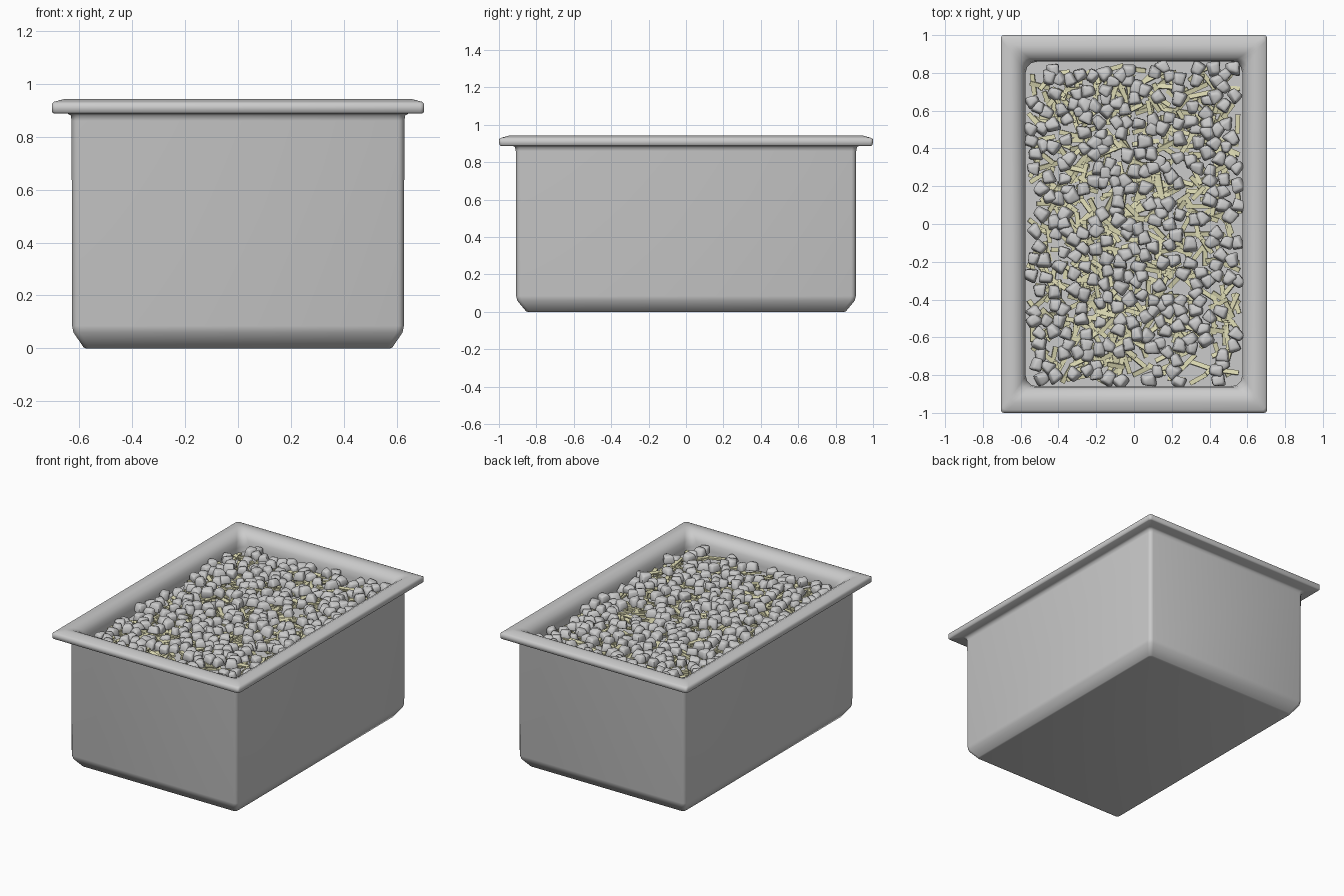
import bpy, bmesh, math, random
from mathutils import Matrix, Vector

if "Cube" in bpy.data.objects:
    bpy.data.objects.remove(bpy.data.objects["Cube"])

random.seed(7)


def finish(bm, name, smooth=None, color=None):
    me = bpy.data.meshes.new(name)
    bmesh.ops.recalc_face_normals(bm, faces=bm.faces[:])
    bm.to_mesh(me)
    bm.free()
    ob = bpy.data.objects.new(name, me)
    bpy.context.collection.objects.link(ob)
    if color:
        mat = bpy.data.materials.new(name + "_colour")
        mat.diffuse_color = color
        mat.use_nodes = True
        mat.node_tree.nodes["Principled BSDF"].inputs["Base Color"].default_value = mat.diffuse_color
        me.materials.append(mat)
    if smooth:
        bpy.context.view_layer.objects.active = ob
        ob.select_set(True)
        bpy.ops.object.shade_smooth_by_angle(angle=math.radians(smooth))
        ob.select_set(False)
    return ob


def ring(bm, hx, hy, z, r, seg=3):
    """Rounded rectangle loop of vertices."""
    verts = []
    for q, (sx, sy) in enumerate([(1, 1), (-1, 1), (-1, -1), (1, -1)]):
        for i in range(seg + 1):
            a = math.pi / 2 * (q + i / seg)
            verts.append(bm.verts.new((sx * (hx - r) + r * math.cos(a),
                                       sy * (hy - r) + r * math.sin(a), z)))
    return verts


# Pan: outer wall, rolled rim and inner wall as stacked rings (half x, half y, z, corner radius)
profile = [
    (0.575, 0.845, 0.0, 0.02), (0.583, 0.855, 0.003, 0.02), (0.622, 0.902, 0.06, 0.025),
    (0.627, 0.908, 0.085, 0.025), (0.629, 0.910, 0.86, 0.025), (0.632, 0.914, 0.88, 0.025),
    (0.645, 0.925, 0.888, 0.02), (0.697, 0.99, 0.888, 0.015), (0.703, 0.998, 0.893, 0.015),
    (0.704, 1.0, 0.924, 0.015), (0.695, 0.985, 0.932, 0.02), (0.655, 0.945, 0.943, 0.025),
    (0.63, 0.915, 0.941, 0.03), (0.597, 0.88, 0.922, 0.04), (0.579, 0.864, 0.89, 0.05),
    (0.574, 0.86, 0.85, 0.06), (0.57, 0.855, 0.1, 0.06), (0.53, 0.81, 0.05, 0.05),
]
bm = bmesh.new()
rings = [ring(bm, *p) for p in profile]
for a, b in zip(rings, rings[1:]):
    n = len(a)
    for i in range(n):
        bm.faces.new((a[i], a[(i + 1) % n], b[(i + 1) % n], b[i]))
bm.faces.new(rings[0])
bm.faces.new(rings[-1])
finish(bm, "pan", 75)

# Flat bed under the loose filling
bm = bmesh.new()
bm.faces.new(ring(bm, 0.574, 0.86, 0.815, 0.06))
finish(bm, "filling_bed")

# Straw pieces: short flat sticks lying at random
bm = bmesh.new()
for _ in range(620):
    length = random.uniform(0.07, 0.15)
    ang = random.uniform(0, math.pi)
    ex = length / 2 * abs(math.cos(ang)) + 0.01
    ey = length / 2 * abs(math.sin(ang)) + 0.01
    pos = Vector((random.uniform(-0.572 + ex, 0.572 - ex),
                  random.uniform(-0.855 + ey, 0.855 - ey),
                  random.uniform(0.817, 0.85)))
    m = (Matrix.Translation(pos) @ Matrix.Rotation(ang, 4, 'Z')
         @ Matrix.Rotation(random.uniform(-0.15, 0.15), 4, 'Y')
         @ Matrix.Rotation(random.uniform(-0.3, 0.3), 4, 'X')
         @ Matrix.Diagonal((length, 0.024, 0.012, 1)))
    bmesh.ops.create_cube(bm, size=1, matrix=m)
finish(bm, "straw", color=(0.72, 0.70, 0.45, 1))

# Pebbles: tapered, bevelled blocks scattered on the straw
spots = []
while len(spots) < 300:
    p = Vector((random.uniform(-0.555, 0.555), random.uniform(-0.835, 0.835)))
    if all((p - s).length > 0.045 for s in spots):
        spots.append(p)
bm = bmesh.new()
for p in spots:
    one = bmesh.new()
    bmesh.ops.create_cube(one, size=1)
    for v in one.verts:
        taper = 0.7 if v.co.z > 0 else 1.0
        side = 0.65 if v.co.x > 0 else 1.0
        v.co.x *= taper
        v.co.y *= taper * side
        v.co += Vector([random.uniform(-0.08, 0.08) for _ in range(3)])
    bmesh.ops.bevel(one, geom=one.edges[:], offset=0.17, segments=2,
                    profile=0.5, affect='EDGES', clamp_overlap=True)
    s = random.uniform(0.9, 1.1)
    m = (Matrix.Translation((p.x, p.y, random.uniform(0.848, 0.875)))
         @ Matrix.Rotation(random.uniform(0, 6.28), 4, 'Z')
         @ Matrix.Rotation(random.uniform(-0.3, 0.3), 4, 'X')
         @ Matrix.Diagonal((0.076 * s, 0.08 * s, 0.048 * s, 1)))
    one.transform(m)
    tmp = bpy.data.meshes.new("tmp")
    one.to_mesh(tmp)
    one.free()
    bm.from_mesh(tmp)
    bpy.data.meshes.remove(tmp)
finish(bm, "pebbles", 50)
